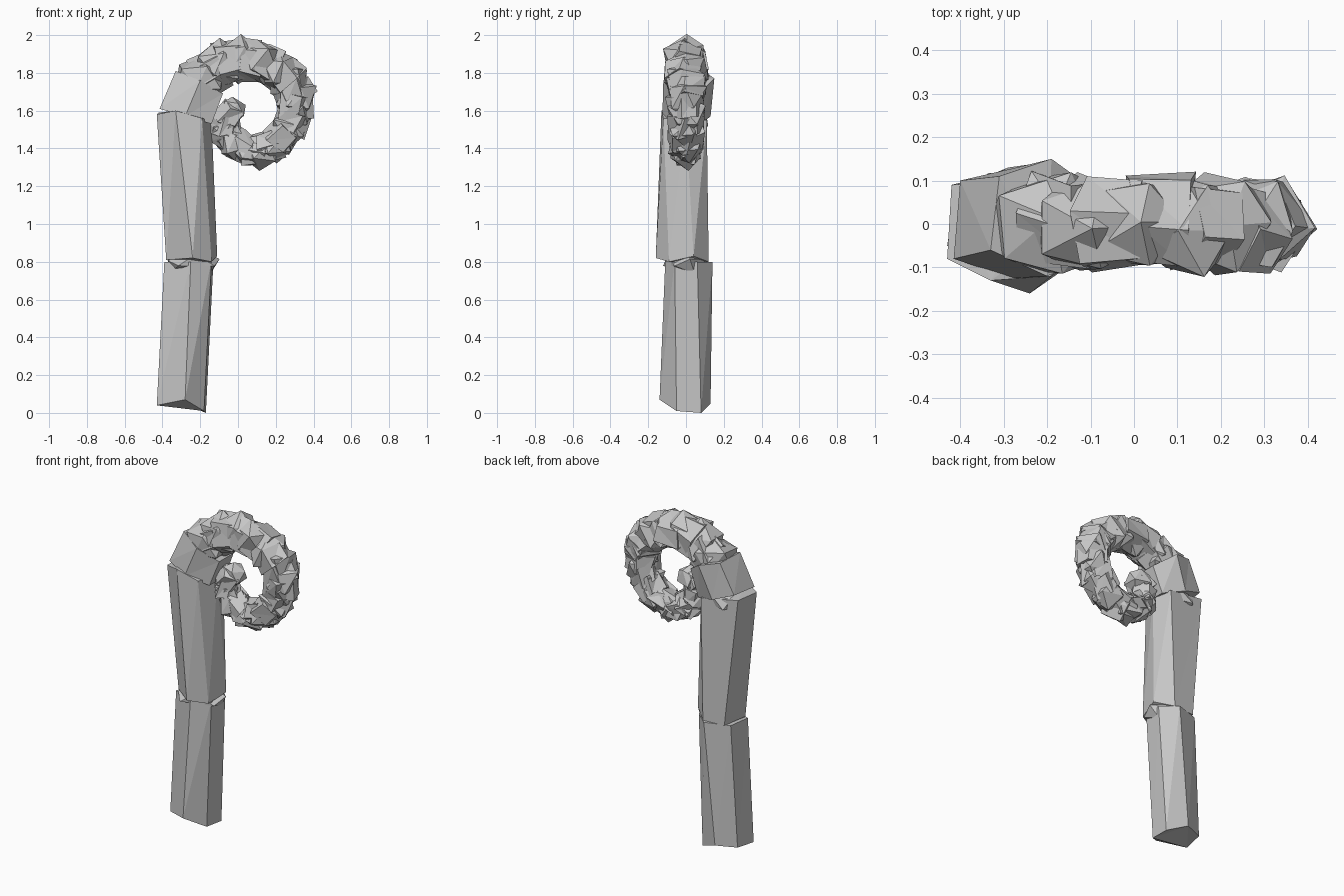
import bpy, bmesh, math, random
from mathutils import Vector

random.seed(5)
if "Cube" in bpy.data.objects:
    bpy.data.objects.remove(bpy.data.objects["Cube"], do_unlink=True)

stone = bpy.data.materials.new("weathered grey")
stone.diffuse_color = (0.57, 0.57, 0.57, 1)
stone.use_nodes = True
stone.node_tree.nodes["Principled BSDF"].inputs["Base Color"].default_value = (0.57, 0.57, 0.57, 1)


def finish(bm, name):
    bmesh.ops.recalc_face_normals(bm, faces=bm.faces)
    mesh = bpy.data.meshes.new(name)
    bm.to_mesh(mesh)
    bm.free()
    mesh.materials.append(stone)
    obj = bpy.data.objects.new(name, mesh)
    bpy.context.collection.objects.link(obj)


def loft(name, low, high):
    """Faceted prism between two uneven rings."""
    bm = bmesh.new()
    a = [bm.verts.new(p) for p in low]
    b = [bm.verts.new(p) for p in high]
    n = len(a)
    for i in range(n):
        j = (i + 1) % n
        bm.faces.new((a[i], a[j], b[j]))
        bm.faces.new((a[i], b[j], b[i]))
    for ends in (a, b):
        bmesh.ops.triangulate(bm, faces=[bm.faces.new(ends)])
    finish(bm, name)


def jitter(amount):
    return Vector([random.uniform(-amount, amount) for _ in range(3)])


def ring(centre, tangent, radius, twist, rough, sides=6):
    side = Vector((0, 1, 0))
    out = side.cross(tangent)
    pts = []
    for i in range(sides):
        a = twist + math.tau * i / sides
        pts.append(centre + (out * math.cos(a) + side * math.sin(a)) * radius + jitter(rough))
    return pts


def rough_knot(name, centre, size, rough):
    """Craggy lump that breaks through a joint."""
    bm = bmesh.new()
    bmesh.ops.create_icosphere(bm, subdivisions=1, radius=1)
    for v in bm.verts:
        v.co = Vector([c * s for c, s in zip(v.co, size)]) + jitter(rough) + centre
    finish(bm, name)


# Straight shaft in two lengths, then the bent neck
loft("lower_shaft",
     [(-.43, -.05, .04), (-.28, -.14, .07), (-.18, -.05, .01),
      (-.17, .08, 0), (-.29, .13, .05), (-.41, .08, .05)],
     [(-.39, -.05, .8), (-.25, -.11, .8), (-.14, -.06, .81),
      (-.13, .06, .8), (-.22, .14, .8), (-.37, .09, .8)])
loft("upper_shaft",
     [(-.38, -.04, .81), (-.24, -.16, .82), (-.14, -.09, .8),
      (-.11, .04, .83), (-.2, .12, .8), (-.34, .11, .8)],
     [(-.43, -.08, 1.58), (-.33, -.13, 1.6), (-.19, -.12, 1.56),
      (-.14, 0, 1.55), (-.18, .11, 1.55), (-.42, .09, 1.59)])
loft("neck",
     [(-.415, -.08, 1.61), (-.28, -.125, 1.57), (-.14, -.08, 1.53),
      (-.14, .08, 1.53), (-.27, .13, 1.57), (-.4, .1, 1.62)],
     [(-.33, -.06, 1.81), (-.2, -.12, 1.76), (-.08, -.07, 1.69),
      (-.08, .07, 1.69), (-.19, .15, 1.77), (-.31, .11, 1.8)])
rough_knot("shaft_joint", Vector((-.25, 0, .79)), (.14, .14, .08), .028)
rough_knot("neck_joint", Vector((-.28, 0, 1.56)), (.13, .13, .08), .02)

# Curled head: short faceted lengths along a tightening spiral
path = [(-.2, 1.765), (-.1, 1.84), (.01, 1.87), (.12, 1.86), (.21, 1.815),
        (.28, 1.75), (.31, 1.67), (.305, 1.58), (.265, 1.5), (.2, 1.43), (.12, 1.395),
        (.04, 1.395), (-.02, 1.43), (-.06, 1.48), (-.065, 1.55), (-.03, 1.61)]
points = [Vector((x, 0, z)) for x, z in path]
last = len(points) - 1
for i in range(last):
    p, q = points[i], points[i + 1]
    t = (q - p).normalized()
    r = .13 - .058 * i / last
    twist = random.uniform(0, 1)
    loft(f"curl_segment_{i + 1}", ring(p - t * .01, t, r * .94, twist, .018),
         ring(q + t * .01, t, r * .91, twist + .15, .018))
    s = r * 1.03
    rough_knot(f"curl_knot_{i + 1}", p, (s, s, s), .02)
rough_knot("curl_tip", points[-1], (.07, .075, .075), .015)
